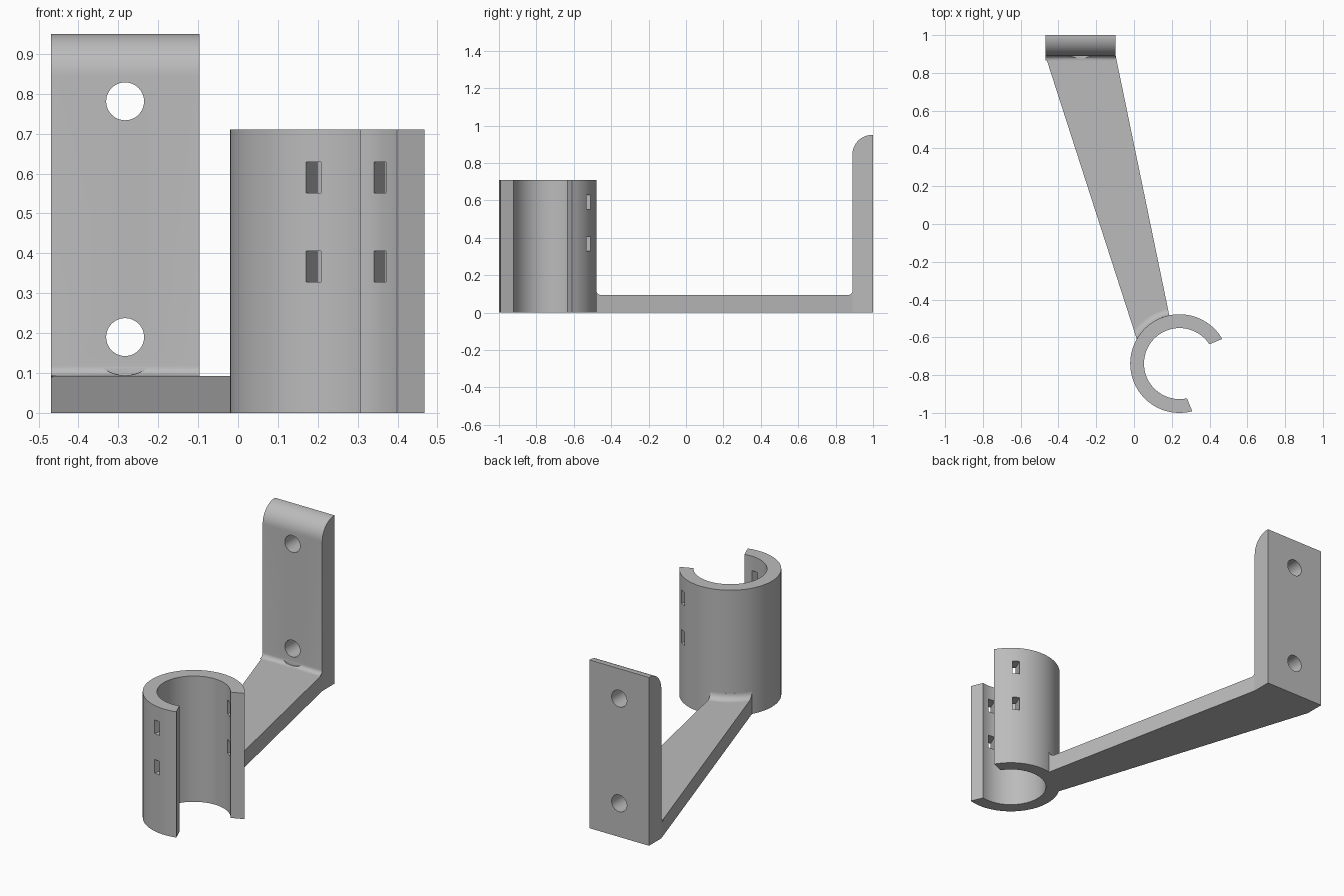
import bpy, bmesh
from math import cos, sin, radians, degrees, asin, pi
from mathutils import Vector, Matrix

cube = bpy.data.objects.get("Cube")
if cube:
    bpy.data.objects.remove(cube)

RING = Vector((0.241, -0.739))        # clamp centre
R_OUT, R_IN, RING_H = 0.261, 0.188, 0.71
ARM_H = 0.093
GAP_DIR = radians(-22.5)              # direction the clamp opens towards
X0, X1, Y0 = -0.469, -0.097, 0.89     # plate sides and front face

grey = bpy.data.materials.new("plain grey")
grey.use_nodes = True
colour = (0.5, 0.5, 0.5, 1)
grey.diffuse_color = colour
grey.node_tree.nodes["Principled BSDF"].inputs["Base Color"].default_value = colour


def finish(name, bm):
    bmesh.ops.recalc_face_normals(bm, faces=bm.faces)
    mesh = bpy.data.meshes.new(name)
    bm.to_mesh(mesh)
    bm.free()
    mesh.materials.append(grey)
    obj = bpy.data.objects.new(name, mesh)
    bpy.context.collection.objects.link(obj)
    return obj


def extrude(name, points, direction):
    """Solid made by pushing a closed 3D outline along a direction."""
    bm = bmesh.new()
    face = bm.faces.new([bm.verts.new(p) for p in points])
    new = bmesh.ops.extrude_face_region(bm, geom=[face])["geom"]
    verts = [v for v in new if isinstance(v, bmesh.types.BMVert)]
    bmesh.ops.translate(bm, verts=verts, vec=direction)
    return finish(name, bm)


def cylinder(name, radius, x, z, y_a, y_b):
    bm = bmesh.new()
    matrix = Matrix.Translation((x, (y_a + y_b) / 2, z)) @ Matrix.Rotation(pi / 2, 4, 'X')
    bmesh.ops.create_cone(bm, cap_ends=True, segments=48, radius1=radius,
                          radius2=radius, depth=y_b - y_a, matrix=matrix)
    return finish(name, bm)


def boolean(obj, helper, operation):
    helper.hide_render = True
    mod = obj.modifiers.new("cut", 'BOOLEAN')
    mod.object, mod.operation, mod.solver = helper, operation, 'EXACT'
    bpy.context.view_layer.objects.active = obj
    bpy.ops.object.modifier_apply(modifier=mod.name)
    bpy.data.objects.remove(helper)


def arc(centre, radius, start, end, steps):
    return [Vector((centre[0] + radius * cos(a), centre[1] + radius * sin(a)))
            for a in (radians(start + (end - start) * i / steps) for i in range(steps + 1))]


# Wall plate: side profile with rounded top and a small fillet above the arm
top_r, fil = 0.105, 0.025
side = [Vector((1, 0)), Vector((1, 0.95))]
side += arc((Y0 + top_r, 0.95 - top_r), top_r, 90, 180, 20)
side += arc((Y0 - fil, ARM_H + fil), fil, 0, -90, 8)
side += [Vector((Y0, ARM_H - 0.005)), Vector((Y0, 0))]
plate = extrude("wall_plate", [(X0, p.x, p.y) for p in side], (X1 - X0, 0, 0))
for z in (0.19, 0.781):
    boolean(plate, cylinder("screw_hole", 0.0475, -0.283, z, 0.7, 1.1), 'DIFFERENCE')
    boolean(plate, cylinder("head_clearance", 0.096, -0.283, z, 0.7, Y0 - 0.0005), 'DIFFERENCE')

# Tapered arm, ending on the clamp wall
outline = [Vector((X1, Y0)), Vector((X0, Y0))] + arc(RING, R_OUT - 0.004, 151, 102, 16)
arm = extrude("support_arm", [(p.x, p.y, 0) for p in outline], (0, 0, ARM_H))

# Concave fillet between arm and clamp: revolved profile trimmed to the arm width
f = 0.035
section = [Vector((R_OUT - 0.004, ARM_H - 0.01)), Vector((R_OUT + f, ARM_H - 0.01))]
section += arc((R_OUT + f, ARM_H + f), f, 270, 180, 8)
section += [Vector((R_OUT - 0.004, ARM_H + f))]
bm = bmesh.new()
rows = []
for i in range(41):
    a = radians(85 + 85 * i / 40)
    rows.append([bm.verts.new((RING.x + p.x * cos(a), RING.y + p.x * sin(a), p.y)) for p in section])
for r, s in zip(rows, rows[1:]):
    for i in range(len(section)):
        j = (i + 1) % len(section)
        bm.faces.new((r[i], r[j], s[j], s[i]))
bm.faces.new(rows[0])
bm.faces.new(rows[-1])
fillet = finish("arm_fillet", bm)
trim = extrude("fillet_trim", [(p.x, p.y, 0) for p in outline], (0, 0, 0.5))
boolean(fillet, trim, 'INTERSECT')

# Open clamp ring with offset, non-radial end faces
mid = degrees(GAP_DIR)
half_out = 45 + degrees(asin(0.034 / R_OUT))
half_in = 45 + degrees(asin(0.034 / R_IN))
loop = arc(RING, R_OUT, mid + half_out, mid + 360 - half_out, 72)
loop += arc(RING, R_IN, mid + 360 - half_in, mid + half_in, 72)
ring = extrude("clamp_ring", [(p.x, p.y, 0) for p in loop], (0, 0, RING_H))

# Strap slots running straight through both sides of the clamp
for z in (0.367, 0.59):
    bm = bmesh.new()
    matrix = (Matrix.Translation((RING.x, RING.y, z)) @ Matrix.Rotation(GAP_DIR, 4, 'Z')
              @ Matrix.Translation((0.05, 0, 0)) @ Matrix.Diagonal((0.037, 0.8, 0.077, 1)))
    bmesh.ops.create_cube(bm, size=1, matrix=matrix)
    boolean(ring, finish("strap_slot", bm), 'DIFFERENCE')

# Smooth curved surfaces, keep edges sharp
bpy.ops.object.select_all(action='DESELECT')
for obj in (plate, arm, fillet, ring):
    obj.select_set(True)
bpy.context.view_layer.objects.active = ring
bpy.ops.object.shade_smooth_by_angle(angle=radians(30))
